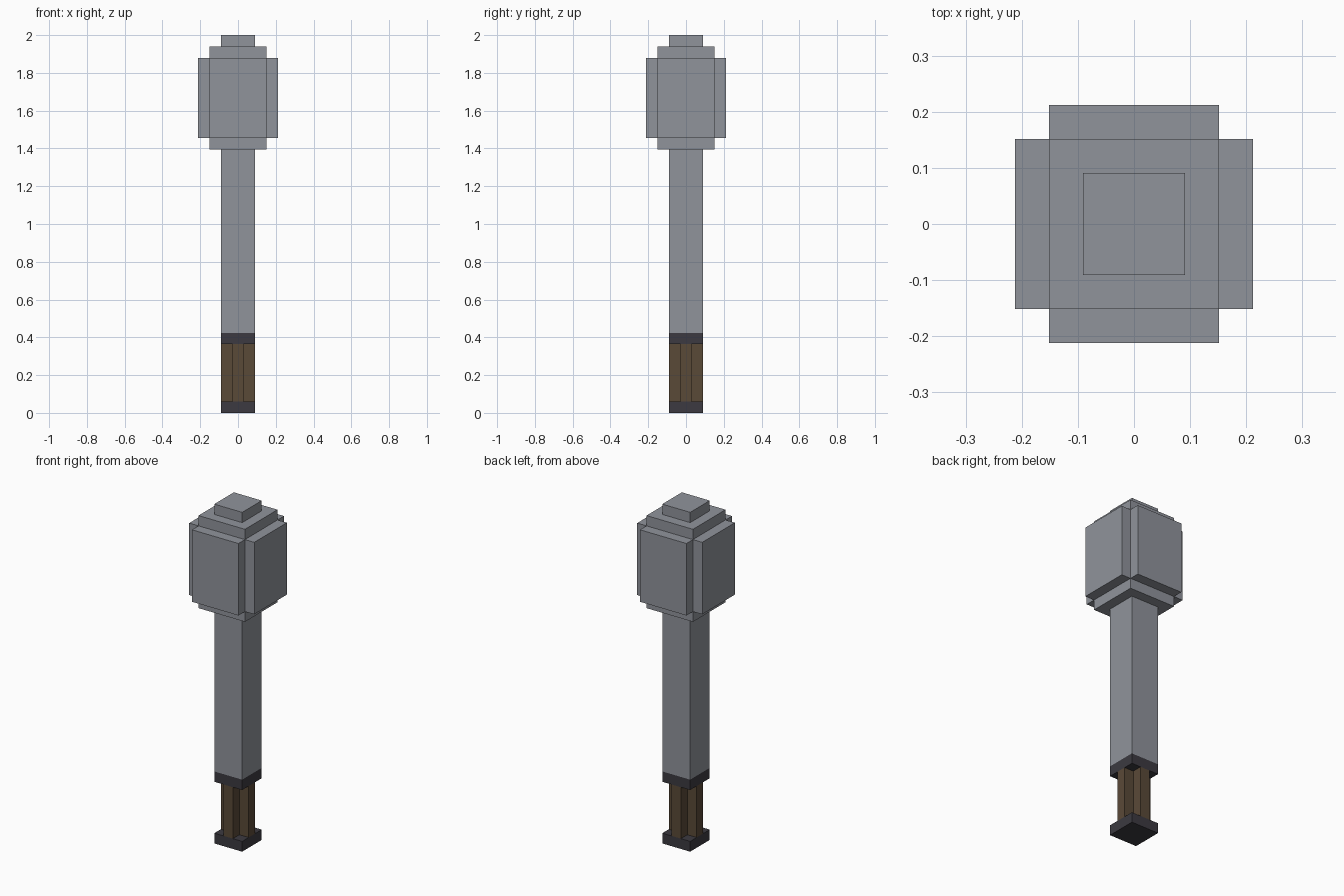
import bpy
import bmesh
from mathutils import Matrix, Vector

default = bpy.data.objects.get("Cube")
if default:
    bpy.data.objects.remove(default, do_unlink=True)

U = 2 / 33  # one block unit: the whole model is 33 units tall


def material(name, rgb):
    mat = bpy.data.materials.new(name)
    mat.use_nodes = True
    mat.diffuse_color = (*rgb, 1)
    mat.node_tree.nodes["Principled BSDF"].inputs["Base Color"].default_value = (*rgb, 1)
    return mat


steel = material("grey steel", (0.28, 0.295, 0.33))
iron = material("dark iron", (0.045, 0.042, 0.052))
wood = material("brown grip", (0.102, 0.067, 0.039))


def add_object(name, bm, mat):
    bmesh.ops.recalc_face_normals(bm, faces=bm.faces)
    mesh = bpy.data.meshes.new(name)
    bm.to_mesh(mesh)
    bm.free()
    mesh.materials.append(mat)
    obj = bpy.data.objects.new(name, mesh)
    bpy.context.collection.objects.link(obj)
    return obj


def box(name, x, y, z, mat):
    """Box spanning the (low, high) ranges x, y and z, in block units."""
    low, high = (Vector(c) * U for c in zip(x, y, z))
    bm = bmesh.new()
    bmesh.ops.create_cube(bm, size=1, matrix=Matrix.Translation((low + high) / 2)
                          @ Matrix.Diagonal((*(high - low), 1)))
    return add_object(name, bm, mat)


def block(name, half, bottom, top, mat):
    return box(name, (-half, half), (-half, half), (bottom, top), mat)


# Grip: a plus-shaped prism between two square iron caps
bm = bmesh.new()
corner = [(1.5, -0.5), (1.5, 0.5), (0.5, 0.5)]
outline = [Matrix.Rotation(q * 1.5707963, 2) @ Vector(p) for q in range(4) for p in corner]
face = bm.faces.new([bm.verts.new((p.x * U, p.y * U, U)) for p in outline])
side = bmesh.ops.extrude_face_region(bm, geom=[face])
bmesh.ops.translate(bm, vec=(0, 0, 5 * U),
                    verts=[v for v in side["geom"] if isinstance(v, bmesh.types.BMVert)])
add_object("grip", bm, wood)
block("pommel", 1.5, 0, 1, iron)
block("collar", 1.5, 6, 7, iron)

# Shaft and stepped head
block("shaft", 1.5, 7, 23, steel)
block("head_core", 2.5, 23, 32, steel)
block("head_cap", 1.5, 32, 33, steel)

# Raised panels on the four sides of the head
wide, height = (-2.5, 2.5), (24, 31)
for label, depth in (("positive", (2.5, 3.5)), ("negative", (-3.5, -2.5))):
    box(f"head_panel_x_{label}", depth, wide, height, steel)
    box(f"head_panel_y_{label}", wide, depth, height, steel)
